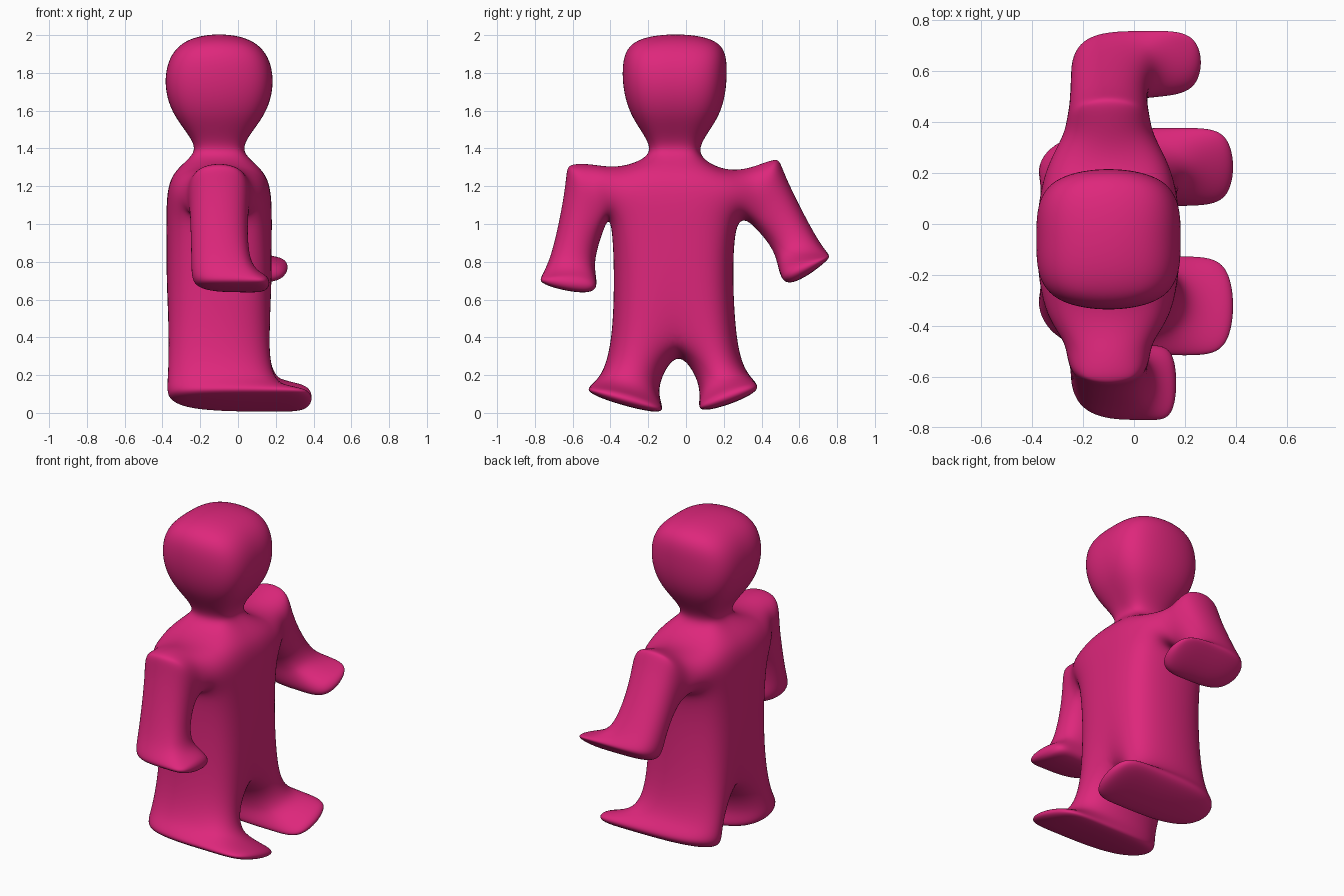
import bpy, bmesh
from mathutils import Vector

if "Cube" in bpy.data.objects:
    bpy.data.objects.remove(bpy.data.objects["Cube"])

MID = -0.10    # middle of the body thickness along x

# Side outline (y, z, half thickness in x), head to crotch, for each side of the body
ORDER = "crown brow jaw neck shoulder upper corner arm wrist1 palm1 palm2 wrist2 inner pit hip ankle1 sole1 sole2 ankle2".split()
HALF = dict(crown=.20, brow=.305, jaw=.26, neck=.065, shoulder=.27, upper=.17, corner=.15, arm=.16,
            wrist1=.16, palm1=.155, palm2=.155, wrist2=.16, inner=.17, pit=.27, hip=.285,
            ankle1=.30, sole1=.30, sole2=.30, ankle2=.30)
NEG = [(-.275, 1.952), (-.335, 1.80), (-.285, 1.58), (-.19, 1.39), (-.34, 1.305), (-.50, 1.315),
       (-.61, 1.305), (-.64, 1.18), (-.718, .82), (-.735, .69), (-.515, .655), (-.485, .78),
       (-.445, .95), (-.39, .95), (-.39, .50), (-.455, .20), (-.475, .105), (-.17, .02), (-.14, .12)]
POS = [(.165, 1.952), (.215, 1.80), (.17, 1.58), (.07, 1.39), (.20, 1.29), (.36, 1.305),
       (.475, 1.335), (.535, 1.23), (.70, .91), (.725, .805), (.55, .705), (.475, .83),
       (.38, .965), (.265, .96), (.26, .50), (.32, .22), (.345, .115), (.11, .03), (.07, .13)]

names = (["top"] + ["n_" + k for k in ORDER] + ["crotch"] + ["p_" + k for k in reversed(ORDER)])
target = [Vector(p) for p in [(-.055, 2.0)] + NEG + [(-.04, .28)] + POS[::-1]]
count = len(target)

# Push the outline out a little, then solve for the cage whose smooth curve meets it
pushed = []
for i, p in enumerate(target):
    t = (target[(i + 1) % count] - target[i - 1]).normalized()
    pushed.append(p + Vector((t.y, -t.x)) * 0.012)
cage = [p.copy() for p in pushed]
for _ in range(30):
    cage = [c + t - (cage[i - 1] + 4 * c + cage[(i + 1) % count]) / 6
            for i, (c, t) in enumerate(zip(cage, pushed))]

bm = bmesh.new()
verts = {}


def add_pair(name, y, z, half):
    verts[name] = (bm.verts.new((MID - half, y, z)), bm.verts.new((MID + half, y, z)))


for name, p in zip(names, cage):
    half = {"top": .20, "crotch": .28}.get(name) or HALF[name[2:]]
    add_pair(name, p.x, p.y, half)

# Centre column of the chest and head
for name, z, half in [("c_brow", 1.80, .305), ("c_jaw", 1.57, .26), ("c_neck", 1.385, .065),
                      ("c_shoulder", 1.28, .29), ("c_pit", .95, .28)]:
    add_pair(name, -.058, z, half)


def quad(keys, layers=(0, 1)):
    for layer in layers:
        bm.faces.new([verts[k][layer] for k in keys])


def extrude_tip(keys, x, drop):
    """Pull the front of a hand or foot forward; first two keys are its upper edge."""
    base = [verts[k][1] for k in keys]
    up1, up2, low2, low1 = [v.co.copy() for v in base]
    ends = [up1.lerp(low1, drop), up2.lerp(low2, drop), low2, low1]
    tip = [bm.verts.new((x, e.y, e.z)) for e in ends]
    for i in range(4):
        j = (i + 1) % 4
        bm.faces.new((base[i], base[j], tip[j], tip[i]))
    bm.faces.new(tip)


for s, hand_x in (("n_", .175), ("p_", .28)):
    def side(text):
        return [k if k in verts else s + k for k in text.split()]
    # Head, neck and torso
    quad(side("crown top c_brow brow"))
    quad(side("brow c_brow c_jaw jaw"))
    quad(side("jaw c_jaw c_neck neck"))
    quad(side("neck c_neck c_shoulder shoulder"))
    quad(side("shoulder c_shoulder c_pit pit"))
    quad(side("pit c_pit crotch hip"))
    # Arm and hand
    quad(side("shoulder upper inner pit"))
    quad(side("upper corner arm inner"))
    quad(side("arm wrist1 wrist2 inner"))
    hand = side("wrist1 wrist2 palm2 palm1")
    quad(hand, (0,))
    extrude_tip(hand, hand_x, .25)
    # Leg and foot
    quad(side("hip crotch ankle2 ankle1"))
    foot = side("ankle1 ankle2 sole2 sole1")
    quad(foot, (0,))
    extrude_tip(foot, .405, .2)

# Rim joining the front and back layers
for i, a in enumerate(names):
    b = names[(i + 1) % count]
    bm.faces.new((verts[a][0], verts[b][0], verts[b][1], verts[a][1]))

bmesh.ops.recalc_face_normals(bm, faces=bm.faces[:])
mesh = bpy.data.meshes.new("figure_body")
bm.to_mesh(mesh)
bm.free()
for poly in mesh.polygons:
    poly.use_smooth = True

body = bpy.data.objects.new("figure_body", mesh)
bpy.context.collection.objects.link(body)
sub = body.modifiers.new("smooth", "SUBSURF")
sub.levels = sub.render_levels = 4

pink = bpy.data.materials.new("pink")
pink.diffuse_color = (.73, .02, .2, 1)
pink.use_nodes = True
pink.node_tree.nodes["Principled BSDF"].inputs["Base Color"].default_value = pink.diffuse_color
mesh.materials.append(pink)
